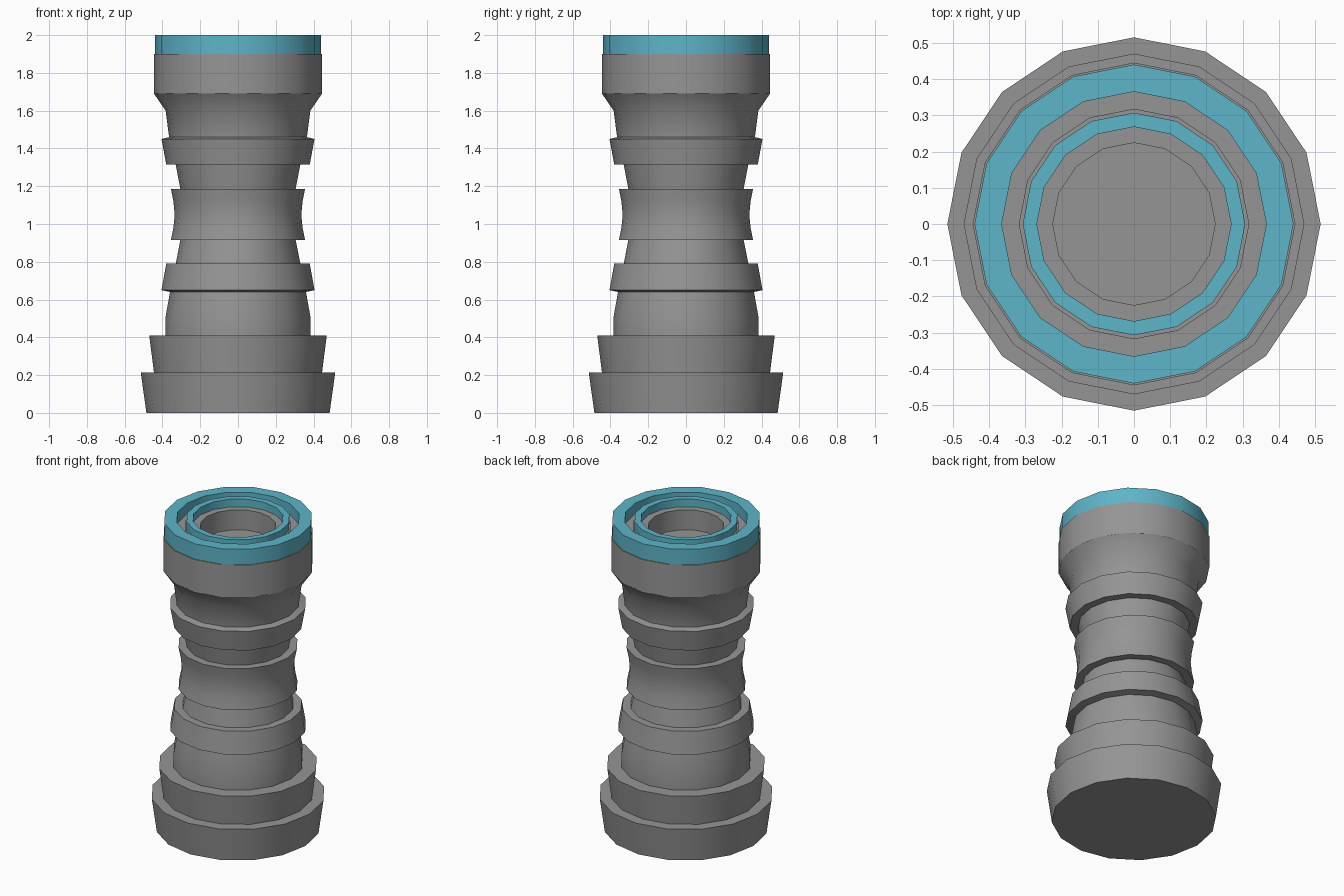
import bpy, bmesh, math

if "Cube" in bpy.data.objects:
    bpy.data.objects.remove(bpy.data.objects["Cube"])

SIDES = 16


def material(name, rgb):
    m = bpy.data.materials.new(name)
    m.diffuse_color = (*rgb, 1)
    m.use_nodes = True
    m.node_tree.nodes["Principled BSDF"].inputs["Base Color"].default_value = m.diffuse_color
    return m


grey = material("grey", (0.30, 0.30, 0.30))
blue = material("light blue", (0.11, 0.46, 0.58))


def lathe(name, profile, mat, closed=False):
    """Revolve (radius, height) points; open profiles get flat end caps."""
    bm = bmesh.new()
    rings = []
    for r, z in profile:
        rings.append([bm.verts.new((r * math.cos(a), r * math.sin(a), z))
                      for a in (2 * math.pi * i / SIDES for i in range(SIDES))])
    pairs = list(zip(rings, rings[1:]))
    if closed:
        pairs.append((rings[-1], rings[0]))
    for lo, hi in pairs:
        for i in range(SIDES):
            j = (i + 1) % SIDES
            bm.faces.new((lo[i], lo[j], hi[j], hi[i]))
    if not closed:
        bm.faces.new(rings[0][::-1])
        bm.faces.new(rings[-1])
    bmesh.ops.recalc_face_normals(bm, faces=bm.faces)
    me = bpy.data.meshes.new(name)
    bm.to_mesh(me)
    bm.free()
    me.materials.append(mat)
    ob = bpy.data.objects.new(name, me)
    bpy.context.collection.objects.link(ob)
    bpy.context.view_layer.objects.active = ob
    ob.select_set(True)
    bpy.ops.object.shade_smooth_by_angle(angle=math.radians(30))
    ob.select_set(False)
    return ob


# Stepped hilt body, from the flared foot to the recessed cup in the head
body = [
    (0.485, 0.0), (0.515, 0.215),                    # foot
    (0.445, 0.215), (0.47, 0.41),                    # second step
    (0.385, 0.41), (0.385, 0.50), (0.36, 0.64),      # lower barrel
    (0.405, 0.65), (0.38, 0.79),                     # lower collar
    (0.33, 0.79), (0.305, 0.915),                    # lower neck
    (0.355, 0.915), (0.342, 0.98), (0.335, 1.05),    # waisted grip
    (0.342, 1.12), (0.355, 1.185),
    (0.305, 1.185), (0.33, 1.315),                   # upper neck
    (0.38, 1.315), (0.405, 1.45),                    # upper collar
    (0.365, 1.46), (0.383, 1.60),                    # upper barrel
    (0.445, 1.69), (0.445, 1.90),                    # head
    (0.365, 1.90), (0.365, 1.93),                    # groove around the inner ring
    (0.318, 1.93), (0.318, 1.95),
    (0.26, 1.95), (0.224, 1.95), (0.224, 1.82),      # cup
]
lathe("body", body, grey)


def ring(name, outer, inner, bottom, top):
    lathe(name, [(outer, bottom), (outer, top), (inner, top), (inner, bottom)], blue, closed=True)


# Glowing rims on the head
ring("outer_rim", 0.44, 0.365, 1.90, 2.0)
ring("inner_rim", 0.307, 0.268, 1.95, 2.0)
